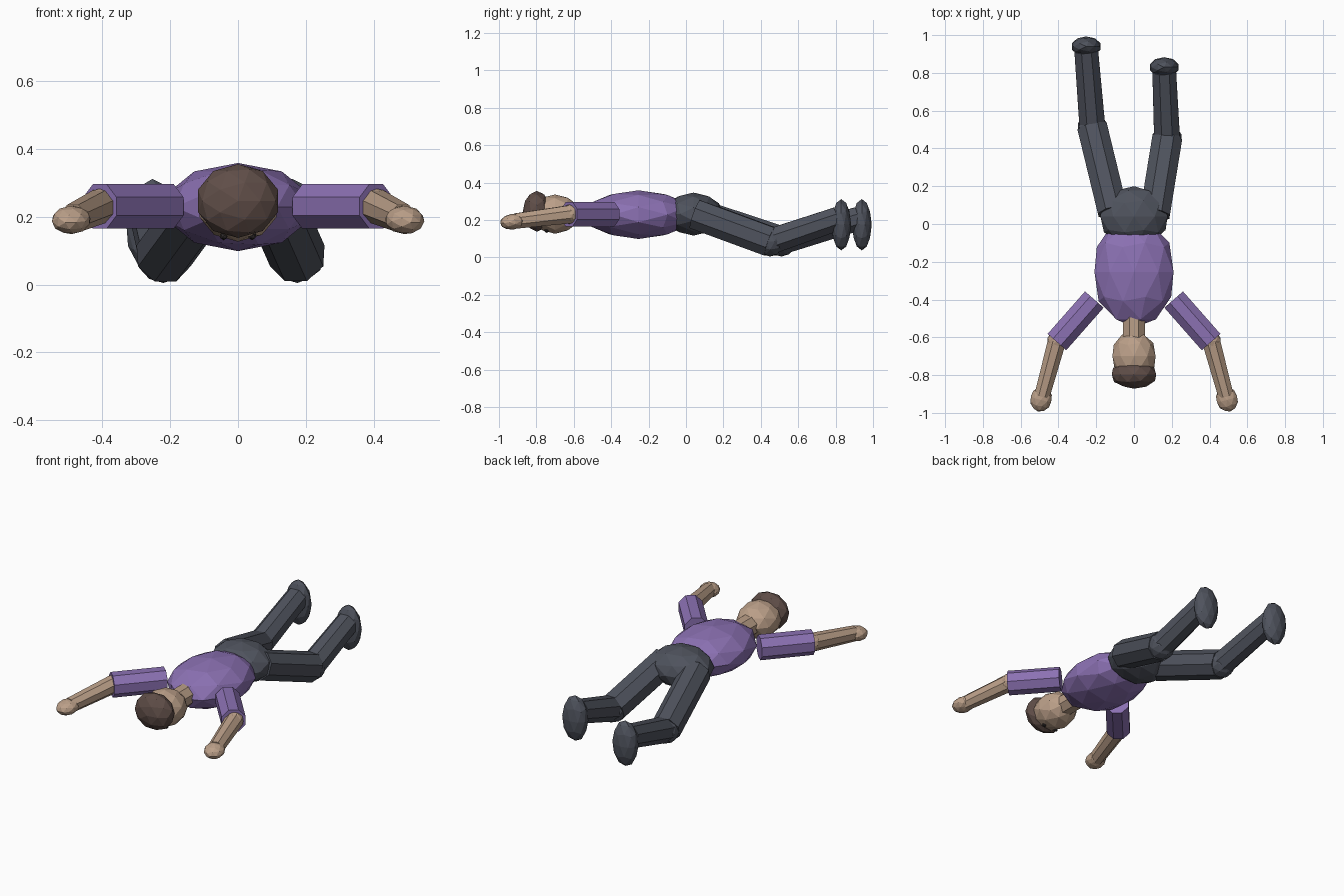
import bpy
import bmesh
import math
from mathutils import Matrix, Vector

if "Cube" in bpy.data.objects:
    bpy.data.objects.remove(bpy.data.objects["Cube"])


def material(name, rgb):
    mat = bpy.data.materials.new(name)
    mat.use_nodes = True
    mat.diffuse_color = (*rgb, 1)
    mat.node_tree.nodes["Principled BSDF"].inputs["Base Color"].default_value = (*rgb, 1)
    return mat


SHIRT = material("purple shirt", (0.26, 0.165, 0.45))
TROUSERS = material("dark slate", (0.078, 0.086, 0.110))
SKIN = material("tan skin", (0.50, 0.35, 0.25))
HAIR = material("brown hair", (0.115, 0.075, 0.064))
EYES = material("dark eyes", (0.03, 0.025, 0.025))

UP = Vector((0, 0, 1))
FORWARD = Vector((0, -1, 0))


def finish(name, bm, mat):
    mesh = bpy.data.meshes.new(name)
    bm.to_mesh(mesh)
    bm.free()
    mesh.materials.append(mat)
    bpy.context.collection.objects.link(bpy.data.objects.new(name, mesh))


def turn_to(axis):
    """Rotation taking local z to the axis, with local y kept upwards."""
    axis = Vector(axis)
    if axis.normalized().dot(UP) > 0.99:
        return Matrix.Identity(4)
    return axis.to_track_quat('Z', 'Y').to_matrix().to_4x4()


def ball(name, centre, radii, mat, axis=UP, detail=2):
    """Faceted ellipsoid; the third radius lies along the axis."""
    bm = bmesh.new()
    place = Matrix.Translation(centre) @ turn_to(axis) @ Matrix.Diagonal((*radii, 1))
    bmesh.ops.create_icosphere(bm, subdivisions=detail, radius=1, matrix=place)
    finish(name, bm, mat)


def limb(name, start, end, r_start, r_end, mat):
    """Eight-sided rod between two points."""
    a, b = Vector(start), Vector(end)
    bm = bmesh.new()
    place = (Matrix.Translation((a + b) / 2) @ turn_to(b - a)
             @ Matrix.Rotation(math.pi / 8, 4, 'Z'))
    bmesh.ops.create_cone(bm, cap_ends=True, segments=8, radius1=r_start,
                          radius2=r_end, depth=(b - a).length, matrix=place)
    finish(name, bm, mat)


# Body and head, lying face down
ball("torso", (0, -0.254, 0.229), (0.22, 0.13, 0.295), SHIRT, FORWARD)
ball("hips", (0, 0.04, 0.232), (0.187, 0.115, 0.16), TROUSERS, FORWARD)
limb("neck", (0, -0.46, 0.231), (0, -0.63, 0.231), 0.064, 0.064, SKIN)
ball("head", (0, -0.70, 0.232), (0.12, 0.105, 0.135), SKIN, FORWARD)
ball("hair", (0, -0.797, 0.247), (0.124, 0.109, 0.075), HAIR, FORWARD)

# Arms and eyes, mirrored
for side, s in (("left", 1), ("right", -1)):
    shoulder = Vector((s * 0.21, -0.40, 0.231))
    elbow = Vector((s * 0.408, -0.62, 0.231))
    wrist = Vector((s * 0.487, -0.91, 0.195))
    limb(side + "_upper_arm", shoulder, elbow + Vector((0, -0.005, 0)), 0.071, 0.071, SHIRT)
    ball(side + "_elbow", elbow, (0.053, 0.053, 0.053), SKIN)
    limb(side + "_forearm", elbow, wrist, 0.052, 0.044, SKIN)
    ball(side + "_hand", (s * 0.492, -0.927, 0.191), (0.058, 0.042, 0.068), SKIN, wrist - elbow)
    ball(side + "_eye", (s * 0.042, -0.745, 0.144), (0.013, 0.013, 0.013), EYES, UP, 1)

# Legs, each bent differently
legs = (
    ("left", (0.11, 0.05, 0.232), (0.175, 0.45, 0.085), (0.16, 0.81, 0.207), 0.83),
    ("right", (-0.112, 0.065, 0.232), (-0.22, 0.51, 0.085), (-0.253, 0.92, 0.207), 0.94),
)
for side, hip, knee, ankle, foot_y in legs:
    limb(side + "_thigh", hip, knee, 0.086, 0.086, TROUSERS)
    ball(side + "_knee", knee, (0.08, 0.08, 0.08), TROUSERS)
    limb(side + "_shin", knee, ankle, 0.074, 0.068, TROUSERS)
    ball(side + "_foot", (ankle[0], foot_y, 0.175), (0.08, 0.053, 0.137), TROUSERS)
